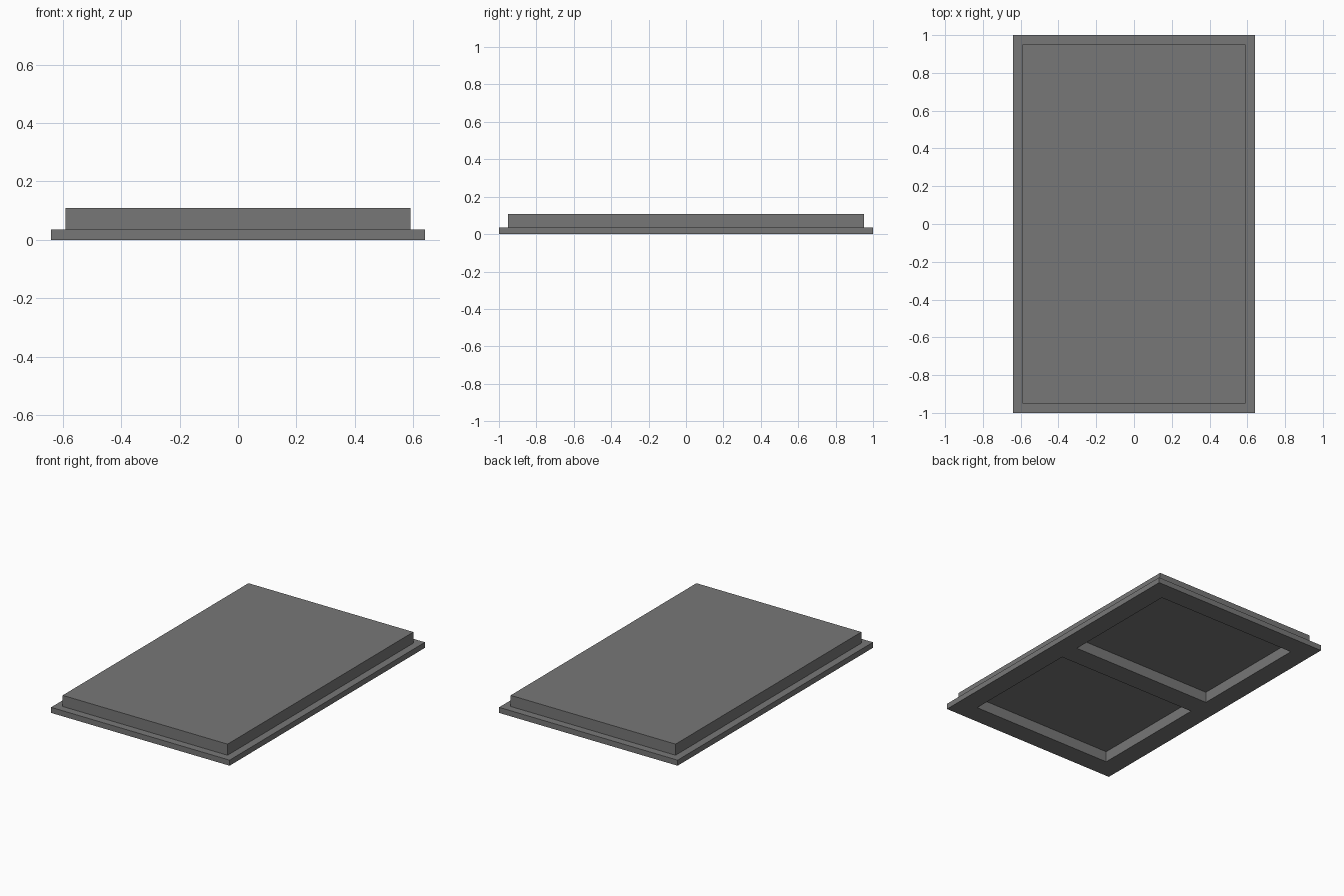
import bpy
import bmesh

if "Cube" in bpy.data.objects:
    bpy.data.objects.remove(bpy.data.objects["Cube"])

BASE_H, TOP_H = 0.036, 0.108
LIP = 0.049
DEPTH = 0.07


def box(bm, x, y, z):
    """Add a box spanning the given (low, high) ranges."""
    for v in bmesh.ops.create_cube(bm, size=1)["verts"]:
        v.co = [r[0] if c < 0 else r[1] for c, r in zip(v.co, (x, y, z))]


def to_object(bm, name, material):
    mesh = bpy.data.meshes.new(name)
    bm.to_mesh(mesh)
    bm.free()
    mesh.materials.append(material)
    ob = bpy.data.objects.new(name, mesh)
    bpy.context.collection.objects.link(ob)
    return ob


# Dark grey surface
dark = bpy.data.materials.new("dark_grey")
dark.diffuse_color = (0.185, 0.185, 0.185, 1)
dark.use_nodes = True
dark.node_tree.nodes["Principled BSDF"].inputs["Base Color"].default_value = dark.diffuse_color

# Stepped panel: flat base whose top face is inset and raised
bm = bmesh.new()
box(bm, (-0.64, 0.64), (-1, 1), (0, BASE_H))
top = max(bm.faces, key=lambda f: f.calc_center_median().z)
bmesh.ops.inset_region(bm, faces=[top], thickness=LIP, use_even_offset=True)
raised = bmesh.ops.extrude_discrete_faces(bm, faces=[top])["faces"][0]
for v in raised.verts:
    v.co.z = TOP_H
panel = to_object(bm, "stepped_panel", dark)

# Two rectangular recesses in the underside
bm = bmesh.new()
for y in ((-0.87, -0.07), (0.07, 0.87)):
    box(bm, (-0.51, 0.51), y, (-0.1, DEPTH))
cutter = to_object(bm, "recess_cutter", dark)
cutter.hide_render = True
cutter.hide_set(True)
cut = panel.modifiers.new("recesses", 'BOOLEAN')
cut.operation = 'DIFFERENCE'
cut.solver = 'EXACT'
cut.object = cutter
